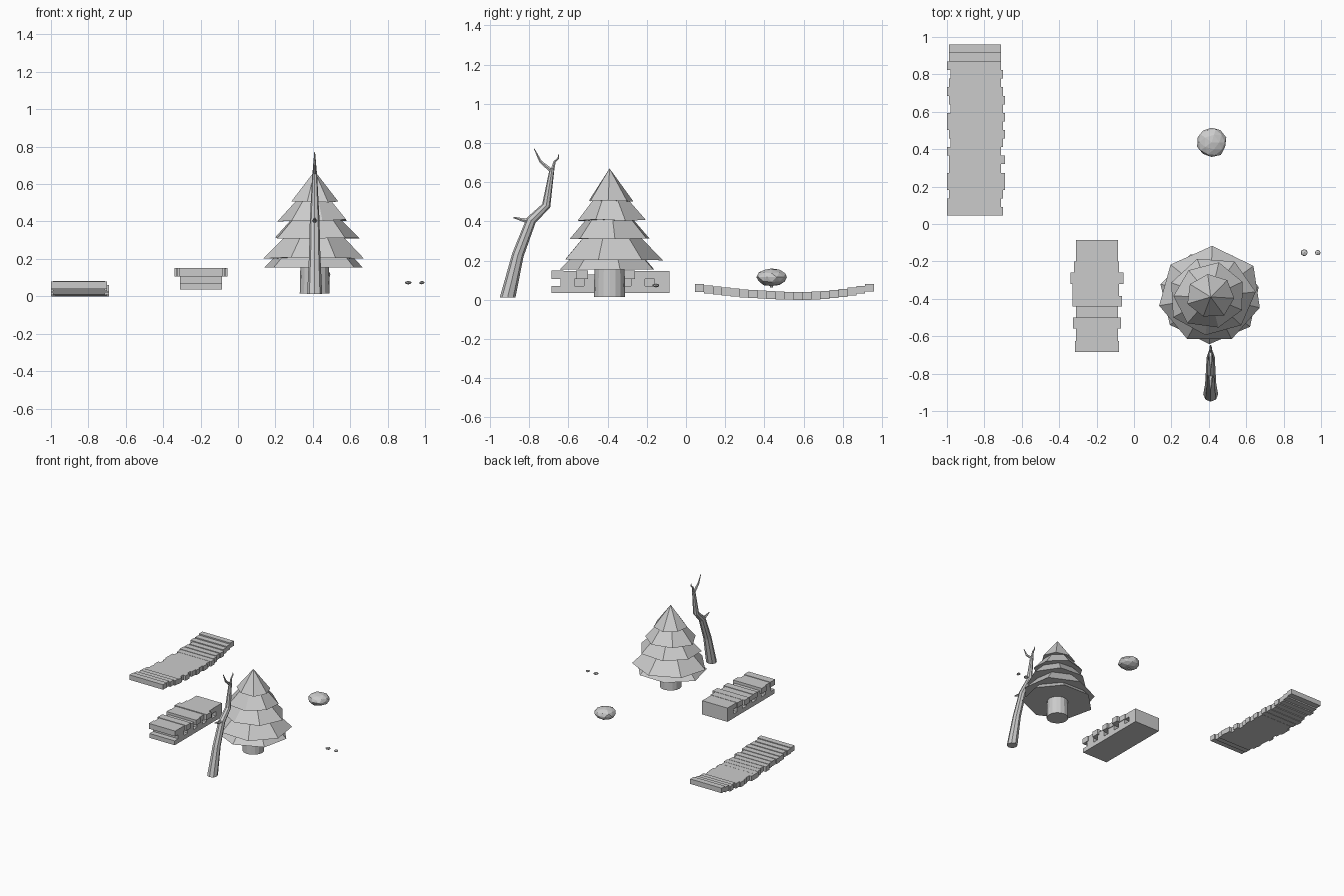
import bpy, bmesh, math, random
from mathutils import Vector, Matrix

if "Cube" in bpy.data.objects:
    bpy.data.objects.remove(bpy.data.objects["Cube"])
random.seed(4)


def finish(bm, name):
    bmesh.ops.recalc_face_normals(bm, faces=bm.faces)
    me = bpy.data.meshes.new(name)
    bm.to_mesh(me)
    bm.free()
    ob = bpy.data.objects.new(name, me)
    bpy.context.collection.objects.link(ob)
    return ob


def box(bm, x0, x1, y0, y1, z0, z1):
    m = Matrix.Translation(((x0 + x1) / 2, (y0 + y1) / 2, (z0 + z1) / 2)) @ \
        Matrix.Diagonal((x1 - x0, y1 - y0, z1 - z0, 1))
    bmesh.ops.create_cube(bm, size=1, matrix=m)


def tube(bm, pts, radii, sides):
    """Tapered tube along a path lying in the yz plane."""
    pts = [Vector(p) for p in pts]
    rings = []
    for i, p in enumerate(pts):
        d = (pts[min(i + 1, len(pts) - 1)] - pts[max(i - 1, 0)]).normalized()
        if i == 0 and radii[0] > .03:
            d = Vector((0, 0, 1))          # trunk base is cut level
        u = Vector((1, 0, 0))
        v = d.cross(u)
        rings.append([bm.verts.new(p + radii[i] * (u * math.cos(a) + v * math.sin(a)))
                      for a in [2 * math.pi * k / sides for k in range(sides)]])
    for a, b in zip(rings, rings[1:]):
        for k in range(sides):
            n = (k + 1) % sides
            bm.faces.new((a[k], a[n], b[n], b[k]))
    bm.faces.new(rings[0])
    bm.faces.new(rings[-1])


def pebble(name, loc, size, subdiv, jitter):
    bm = bmesh.new()
    bmesh.ops.create_icosphere(bm, subdivisions=subdiv, radius=1)
    for v in bm.verts:
        v.co *= 1 + random.uniform(-jitter, jitter)
        v.co = Vector(c * s for c, s in zip(v.co, size)) + Vector(loc)
    return finish(bm, name)


# Sagging plank bridge
bm = bmesh.new()
n = 20
w = (.96 - .045) / n
for i in range(n):
    y = .045 + i * w
    d = y + w / 2 - .6
    z = .042 * (d / (.55 if d < 0 else .34)) ** 2
    box(bm, -1 + random.choice((0, .01, .02)), -.69 - random.choice((0, .01, .02)),
        y, y + w, z, z + .04)
finish(bm, "plank_bridge")

# Dock: base slab, core beam and side blocks with slots between them
bm = bmesh.new()
box(bm, -.31, -.085, -.685, -.085, .035, .07)
box(bm, -.225, -.165, -.64, -.09, .07, .108)
for i in range(5):
    y = -.64 + i * .12
    box(bm, -.31, -.085, y, -.085 if i == 4 else y + .072, .07, .108)
finish(bm, "dock_base")

# Dock deck boards: y start, y end, x start, x end, top
bm = bmesh.new()
for y0, y1, x0, x1, top in [
        (-.20, -.085, -.31, -.085, .146), (-.26, -.20, -.32, -.08, .148),
        (-.32, -.26, -.34, -.055, .15), (-.385, -.32, -.33, -.08, .144),
        (-.44, -.385, -.33, -.065, .148), (-.50, -.44, -.31, -.085, .128),
        (-.56, -.50, -.325, -.07, .15), (-.625, -.56, -.31, -.085, .146),
        (-.685, -.625, -.315, -.08, .15)]:
    box(bm, x0, x1, y0, y1, .107, top)
finish(bm, "dock_boards")

# Pine trunk
bm = bmesh.new()
bmesh.ops.create_cone(bm, cap_ends=True, segments=16, radius1=.08, radius2=.075,
                      depth=.22, matrix=Matrix.Translation((.41, -.39, .125)))
finish(bm, "pine_trunk")

# Pine foliage: stacked, slightly turned cones
for i, (r, z, top, turn) in enumerate([
        (.27, .155, .42, .2), (.285, .205, .48, -.25), (.235, .31, .55, .1),
        (.195, .405, .62, .45), (.13, .505, .67, -.1)]):
    bm = bmesh.new()
    rim = []
    for k in range(7):
        a = turn + 2 * math.pi * k / 7
        rr = r * random.uniform(.95, 1.03)
        rim.append(bm.verts.new((.41 + rr * math.cos(a), -.385 + .93 * rr * math.sin(a),
                                 z + (random.uniform(-.006, .006) if i else 0))))
    tip = bm.verts.new((.41, -.39, top))
    hub = bm.verts.new((.41, -.385, z))
    for k in range(7):
        bm.faces.new((rim[k], rim[(k + 1) % 7], tip))
        bm.faces.new((rim[(k + 1) % 7], rim[k], hub))
    finish(bm, f"pine_tier_{i + 1}")

# Bare tree: crooked trunk and three twigs
bm = bmesh.new()
X = .41
tube(bm, [(X, -.91, .012), (X, -.857, .23), (X, -.79, .405), (X, -.713, .48), (X, -.683, .67)],
     [.04, .03, .026, .022, .012], 8)
tube(bm, [(X, -.79, .40), (X, -.835, .408), (X, -.88, .42)], [.016, .01, .004], 6)
tube(bm, [(X, -.683, .655), (X, -.742, .705), (X, -.775, .772)], [.012, .008, .002], 6)
tube(bm, [(X, -.683, .655), (X, -.67, .705), (X, -.652, .72), (X, -.65, .74)],
     [.011, .007, .005, .002], 6)
finish(bm, "bare_tree")

# Bush with a small stalk, and two pebbles
pebble("bush", (.415, .437, .115), (.08, .08, .046), 2, .05)
bm = bmesh.new()
bmesh.ops.create_cone(bm, cap_ends=True, segments=6, radius1=.008, radius2=.008, depth=.03,
                      matrix=Matrix.Translation((.415, .437, .078)))
finish(bm, "bush_stalk")
pebble("pebble_large", (.91, -.153, .073), (.021, .019, .01), 1, .06)
pebble("pebble_small", (.983, -.153, .073), (.016, .016, .009), 1, .06)
